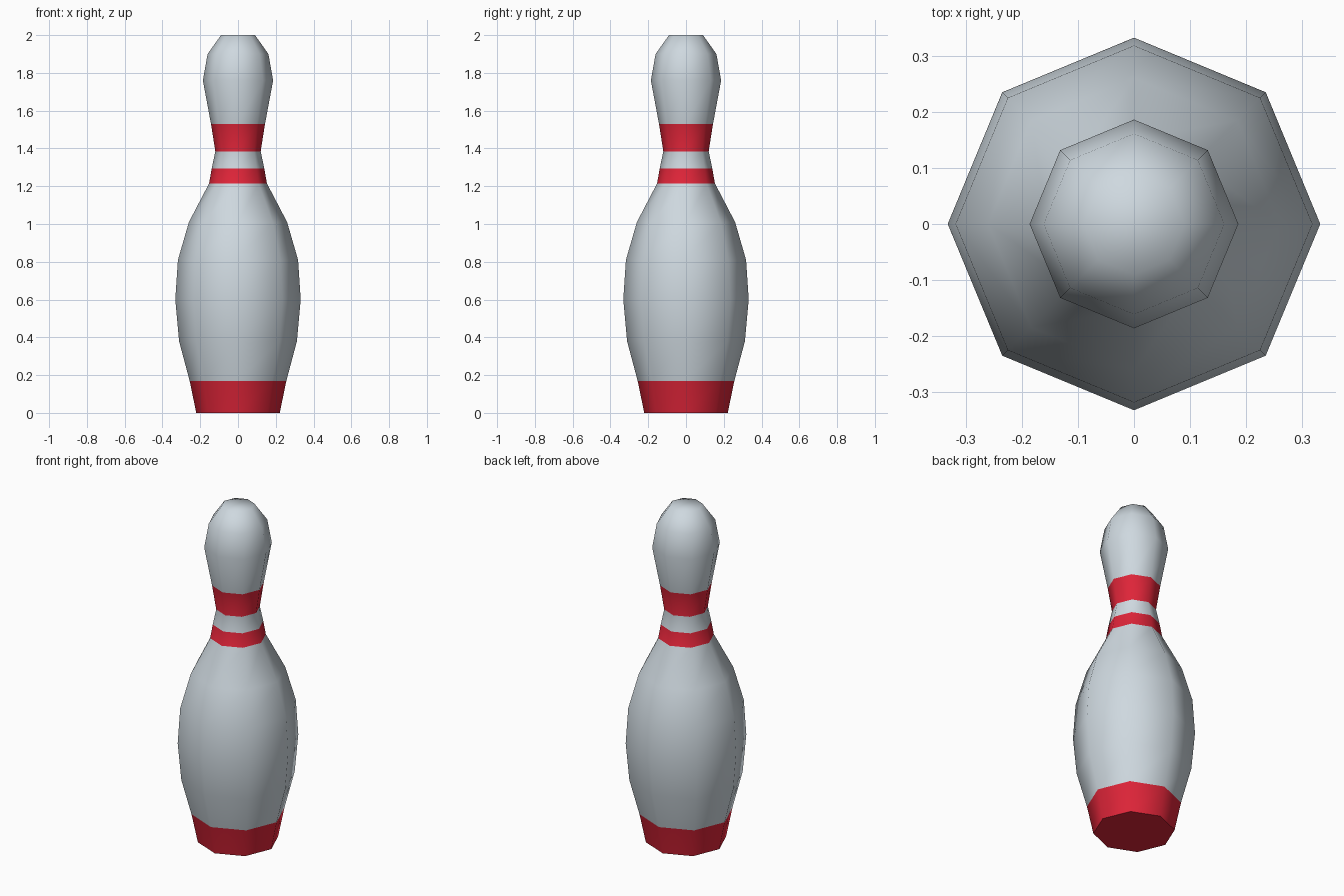
import bpy, bmesh, math

if "Cube" in bpy.data.objects:
    bpy.data.objects.remove(bpy.data.objects["Cube"])

SIDES = 8
# (height, radius, is the band above this ring red?)
PROFILE = [
    (0.00, 0.221, True), (0.17, 0.256, False), (0.38, 0.312, False),
    (0.60, 0.332, False), (0.81, 0.318, False), (1.01, 0.260, False),
    (1.215, 0.153, True), (1.295, 0.139, False), (1.385, 0.120, True),
    (1.53, 0.143, False), (1.76, 0.186, False), (1.90, 0.161, False),
    (2.00, 0.090, False),
]


def material(name, rgb):
    mat = bpy.data.materials.new(name)
    mat.diffuse_color = (*rgb, 1)
    mat.use_nodes = True
    mat.node_tree.nodes["Principled BSDF"].inputs["Base Color"].default_value = mat.diffuse_color
    return mat


# Lathe the pin body with its red bands
bm = bmesh.new()
rings = []
for z, r, _ in PROFILE:
    angles = [2 * math.pi * i / SIDES for i in range(SIDES)]
    rings.append([bm.verts.new((r * math.cos(a), r * math.sin(a), z)) for a in angles])

for (_, _, red), low, high in zip(PROFILE, rings, rings[1:]):
    for i in range(SIDES):
        j = (i + 1) % SIDES
        bm.faces.new((low[i], low[j], high[j], high[i])).material_index = int(red)

# Red base and white crown
bm.faces.new(rings[0][::-1]).material_index = 1
bm.faces.new(rings[-1])

mesh = bpy.data.meshes.new("bowling_pin")
bm.to_mesh(mesh)
bm.free()
mesh.materials.append(material("pale grey white", (0.62, 0.69, 0.74)))
mesh.materials.append(material("red", (0.73, 0.018, 0.04)))

pin = bpy.data.objects.new("bowling_pin", mesh)
bpy.context.collection.objects.link(pin)
bpy.context.view_layer.objects.active = pin
pin.select_set(True)
bpy.ops.object.shade_smooth_by_angle(angle=math.radians(65))
